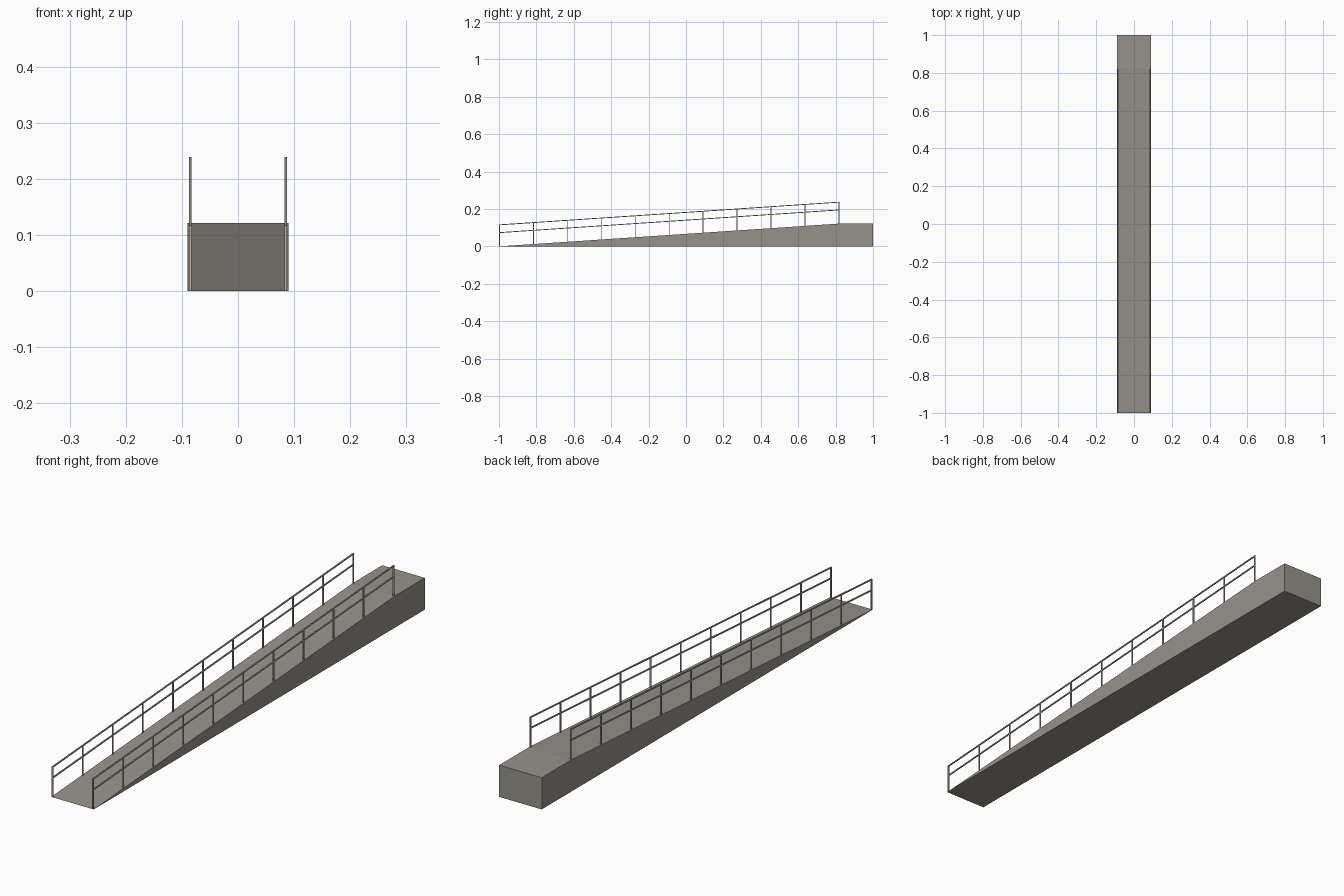
import bpy
import bmesh

cube = bpy.data.objects.get("Cube")
if cube:
    bpy.data.objects.remove(cube, do_unlink=True)

HALF_W = 0.09        # half width of the ramp
RAMP_START, RAMP_END, BACK = -1.0, 0.818, 1.0
RISE = 0.1215        # height of the landing
RAIL_X = 0.0855      # handrail offset from the centre
BAR = 0.0045         # thickness of the square bars
RAIL_TOP = 0.117     # handrail height above the slope
RAIL_MID = 0.0755
BAYS = 10


def make_material(name, rgb):
    mat = bpy.data.materials.new(name)
    mat.use_nodes = True
    mat.diffuse_color = (*rgb, 1)
    mat.node_tree.nodes["Principled BSDF"].inputs["Base Color"].default_value = (*rgb, 1)
    return mat


concrete = make_material("warm grey", (0.305, 0.29, 0.255))
metal = make_material("light warm grey", (0.48, 0.45, 0.4))


def slope(y):
    return RISE * (y - RAMP_START) / (RAMP_END - RAMP_START)


def prism(name, profile, x0, x1, material):
    """Extrude a side profile of (y, z) points from x0 to x1."""
    bm = bmesh.new()
    face = bm.faces.new([bm.verts.new((x0, y, z)) for y, z in profile])
    new = bmesh.ops.extrude_face_region(bm, geom=[face])["geom"]
    verts = [v for v in new if isinstance(v, bmesh.types.BMVert)]
    bmesh.ops.translate(bm, verts=verts, vec=(x1 - x0, 0, 0))
    bmesh.ops.recalc_face_normals(bm, faces=bm.faces)
    mesh = bpy.data.meshes.new(name)
    bm.to_mesh(mesh)
    bm.free()
    mesh.materials.append(material)
    obj = bpy.data.objects.new(name, mesh)
    bpy.context.collection.objects.link(obj)


# Solid wedge with the flat landing at the back
prism("ramp_body",
      [(RAMP_START, 0), (BACK, 0), (BACK, RISE), (RAMP_END, RISE)],
      -HALF_W, HALF_W, concrete)

for side, sign in (("left", 1), ("right", -1)):
    x0, x1 = sign * RAIL_X - BAR / 2, sign * RAIL_X + BAR / 2

    # Sloping top and middle rails with plumb-cut ends
    for label, height in (("top", RAIL_TOP), ("middle", RAIL_MID)):
        ya, yb = RAMP_START, RAMP_END + BAR / 2
        za, zb = slope(ya) + height, slope(yb) + height
        prism(f"{side}_{label}_rail",
              [(ya, za - BAR), (yb, zb - BAR), (yb, zb), (ya, za)],
              x0, x1, metal)

    # Evenly spaced posts standing on the slope
    first, last = RAMP_START + BAR / 2, RAMP_END
    for i in range(BAYS + 1):
        y = first + (last - first) * i / BAYS
        ya, yb = y - BAR / 2, y + BAR / 2
        top = RAIL_TOP - BAR / 2
        prism(f"{side}_post_{i + 1}",
              [(ya, slope(ya)), (yb, min(slope(yb), RISE)),
               (yb, slope(yb) + top), (ya, slope(ya) + top)],
              x0, x1, metal)
